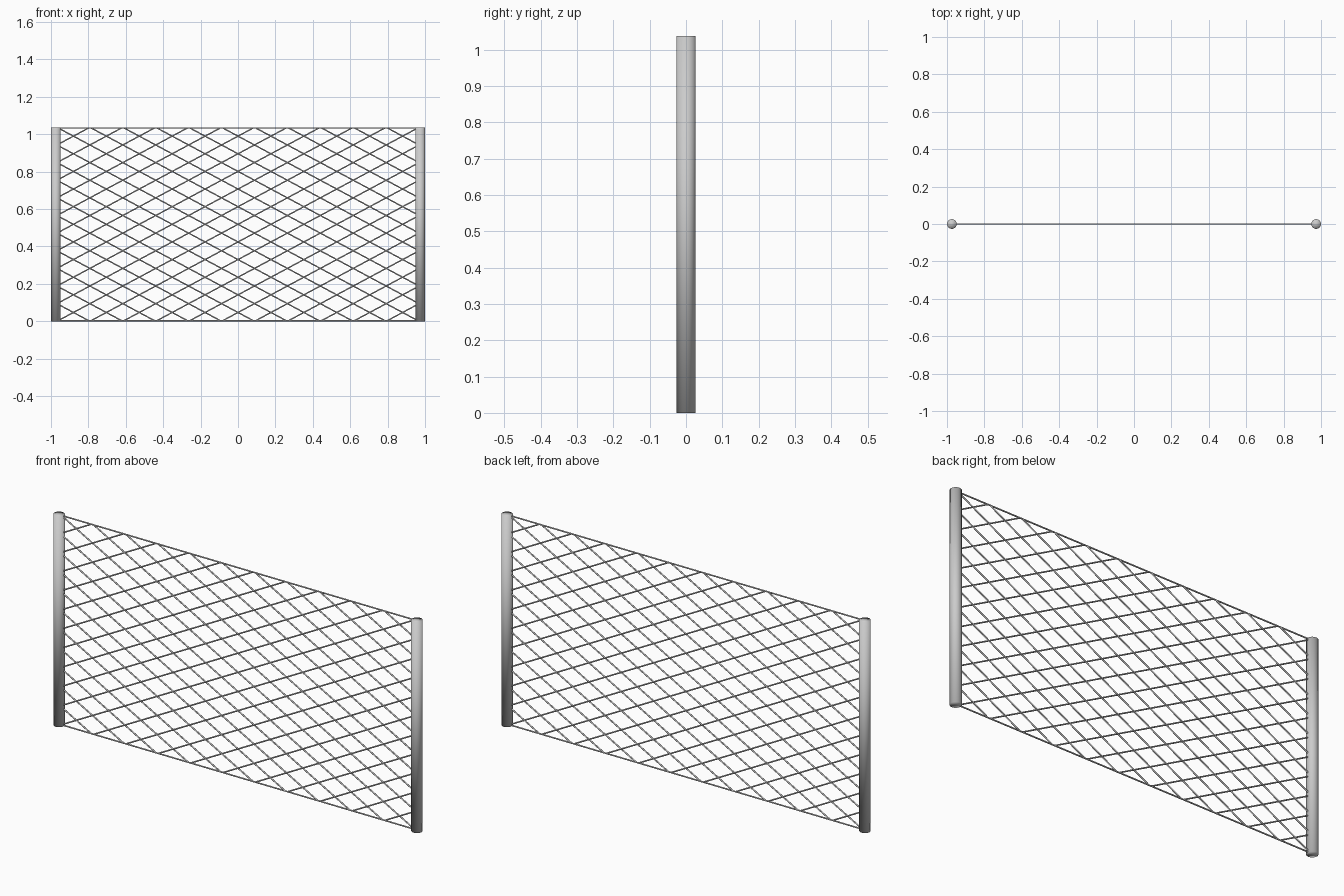
import bpy

if "Cube" in bpy.data.objects:
    bpy.data.objects.remove(bpy.data.objects["Cube"])

H = 1.037          # fence height
POST_R = 0.026
POST_X = 1 - POST_R
EDGE = POST_X - 0.01   # wires end just inside the posts
WIRE_R = 0.0035
PITCH = 0.176      # horizontal distance between parallel wires
SLOPE = (H / 11) / PITCH


def wires(name, segments):
    cu = bpy.data.curves.new(name, 'CURVE')
    cu.dimensions = '3D'
    cu.bevel_depth = WIRE_R
    cu.bevel_resolution = 2
    cu.use_fill_caps = True
    for a, b in segments:
        s = cu.splines.new('POLY')
        s.points.add(1)
        s.points[0].co = (a[0], 0, a[1], 1)
        s.points[1].co = (b[0], 0, b[1], 1)
    ob = bpy.data.objects.new(name, cu)
    bpy.context.collection.objects.link(ob)


# round end posts, shaded smooth over the rims
for side, sx in (("left", -1), ("right", 1)):
    bpy.ops.mesh.primitive_cylinder_add(vertices=32, radius=POST_R, depth=H,
                                        location=(sx * POST_X, 0, H / 2))
    bpy.context.object.name = side + "_post"
    bpy.ops.object.shade_smooth()

# top and bottom wires
lo, hi = WIRE_R, H - WIRE_R
wires("edge_wires", [((-EDGE, z), (EDGE, z)) for z in (lo, hi)])

# diagonal mesh, clipped to the frame
rising = []
for i in range(-20, 20):
    x0 = (i + 0.5) * PITCH          # where the wire meets the ground line
    xa = max(-EDGE, x0 + lo / SLOPE)
    xb = min(EDGE, x0 + hi / SLOPE)
    if xb - xa > 0.01:
        rising.append(((xa, (xa - x0) * SLOPE), (xb, (xb - x0) * SLOPE)))
wires("rising_wires", rising)
wires("falling_wires", [((-a[0], a[1]), (-b[0], b[1])) for a, b in rising])
